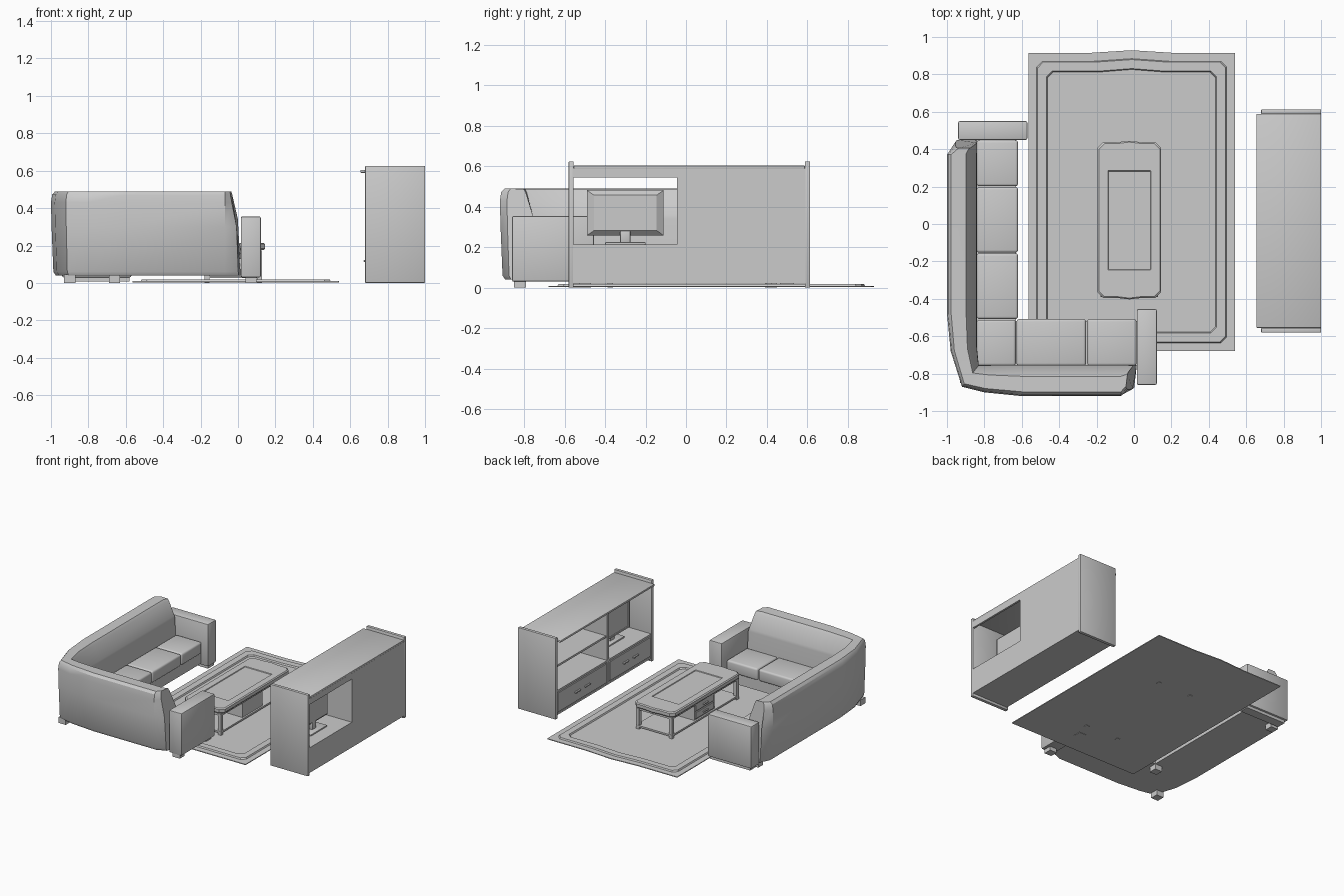
import bpy, bmesh, math

if "Cube" in bpy.data.objects:
    bpy.data.objects.remove(bpy.data.objects["Cube"])


def finish(name, bm, smooth=False):
    bmesh.ops.recalc_face_normals(bm, faces=bm.faces)
    me = bpy.data.meshes.new(name)
    bm.to_mesh(me)
    bm.free()
    ob = bpy.data.objects.new(name, me)
    bpy.context.collection.objects.link(ob)
    if smooth:
        bpy.ops.object.select_all(action='DESELECT')
        ob.select_set(True)
        bpy.context.view_layer.objects.active = ob
        bpy.ops.object.shade_smooth_by_angle(angle=math.radians(32))
    return ob


def box(name, x, y, z, bevel=0, segs=2):
    """Box from (min, max) ranges, with optional rounded edges."""
    bm = bmesh.new()
    bmesh.ops.create_cube(bm, size=1)
    for v in bm.verts:
        for i, r in enumerate((x, y, z)):
            v.co[i] = r[0] if v.co[i] < 0 else r[1]
    if bevel:
        bmesh.ops.bevel(bm, geom=bm.edges[:], offset=bevel, segments=segs,
                        profile=0.5, affect='EDGES')
    return finish(name, bm, bevel > 0)


def loft(name, loops, smooth=False):
    """Skin closed loops of equal length and cap both ends."""
    bm = bmesh.new()
    rings = [[bm.verts.new(p) for p in lp] for lp in loops]
    n = len(rings[0])
    for a, b in zip(rings, rings[1:]):
        for i in range(n):
            j = (i + 1) % n
            bm.faces.new((a[i], a[j], b[j], b[i]))
    bm.faces.new(rings[0])
    bm.faces.new(rings[-1])
    return finish(name, bm, smooth)


def outline(x0, x1, y0, y1, z, cut, bulge0=0, bulge1=0):
    """Rectangle with cut corners and bowed short ends."""
    c, m, q = cut, (x0 + x1) / 2, (x1 - x0) * 0.2
    return [(x0 + c, y0, z), (m - q, y0, z), (m, y0 - bulge0, z), (m + q, y0, z), (x1 - c, y0, z),
            (x1, y0 + c, z), (x1, y1 - c, z), (x1 - c, y1, z), (m + q, y1, z),
            (m, y1 + bulge1, z), (m - q, y1, z), (x0 + c, y1, z), (x0, y1 - c, z), (x0, y0 + c, z)]


# Rug with a raised border band
def rug_ring(inset, z, cut):
    return outline(-.565 + inset, .54 - inset, -.68 + inset, .915 - inset, z, cut, 0, .014)


loft('rug', [rug_ring(0, .003, .002), rug_ring(0, .009, .002), rug_ring(.045, .009, .03),
             rug_ring(.05, .019, .03), rug_ring(.098, .019, .03), rug_ring(.103, .009, .03)])

# Sofa back: one section swept round the corner (outer point, inner point)
stations = [((-.955, .45), (-.84, .45)), ((-1, .37), (-.84, .38)), ((-1, -.48), (-.84, -.48)),
            ((-.98, -.68), (-.84, -.66)), ((-.92, -.87), (-.83, -.755)), ((-.8, -.9), (-.76, -.755)),
            ((-.6, -.92), (-.6, -.755)), ((-.07, -.92), (-.07, -.755)), ((0, -.885), (.015, -.755))]
section = [(.16, .04), (.08, .06), (.02, .3), (0, .43), (.04, .472), (.14, .49), (.64, .488),
           (.72, .47), (.98, .36), (1, .34), (1, .04)]
loops = []
for k, (o, i) in enumerate(stations):
    ring = []
    for t, z in section:
        s = max(0, z - .26) / .23 * .045
        ring.append((o[0] + (i[0] - o[0]) * t - (s if k == len(stations) - 1 else 0),
                     o[1] + (i[1] - o[1]) * t - (s if k == 0 else 0), z))
    loops.append(ring)
loft('sofa_back', loops, True)

# Sofa base, arms, plinths and feet
box('sofa_base_side', (-.85, -.63), (-.76, .45), (.04, .13))
box('sofa_base_front', (-.63, .015), (-.76, -.52), (.04, .13))
box('arm_side', (-.94, -.57), (.45, .55), (.03, .355), .008)
box('arm_front', (.015, .122), (-.86, -.455), (.03, .355), .008)
box('arm_side_plinth', (-.92, -.58), (.465, .535), (.008, .035))
for n, (x, y) in enumerate([(.07, -.82), (.07, -.5), (-.9, -.82), (-.66, -.55), (-.9, .42)]):
    box(f'sofa_foot_{n}', (x - .03, x + .03), (y - .03, y + .03), (0, .045))

# Seat cushions
cushions = [((-.84, -.62), (.202, .448)), ((-.84, -.62), (-.153, .198)), ((-.84, -.62), (-.508, -.157)),
            ((-.84, -.632), (-.758, -.512)), ((-.628, -.257), (-.758, -.508)), ((-.25, .013), (-.758, -.508))]
for n, (x, y) in enumerate(cushions):
    box(f'seat_cushion_{n}', x, y, (.12, .21), .014, 3)

# Coffee table: top with inlaid panel, legs, shelf and drawer unit
def top_ring(inset, z, cut=.03):
    return outline(-.195 + inset, .145 - inset, -.395 + inset, .437 - inset, z, cut, .008, .008)


loft('table_top', [top_ring(.006, .176), top_ring(0, .183), top_ring(0, .207), top_ring(.007, .214),
                   outline(-.14, .09, -.245, .285, .214, .002),
                   outline(-.137, .087, -.242, .282, .209, .002)], True)
box('table_apron', (-.175, .125), (-.385, .42), (.155, .177))
for x in (-.165, .115):
    for y in (-.375, .41):
        box('table_leg', (x - .013, x + .013), (y - .013, y + .013), (.0, .17))
box('table_shelf', (-.178, .128), (-.39, .425), (.025, .038))
box('table_drawer_unit', (-.165, .115), (-.11, .135), (.038, .17))
for z in (.046, .104):
    box('table_drawer', (-.172, -.16), (-.1, .125), (z, z + .052), .003, 1)
    box('table_drawer_handle', (-.182, -.17), (-.015, .04), (z + .022, z + .03))

# Cabinet carcass
for y in (-.58, .588):
    box('cabinet_end', (.68, 1), (y, y + .025), (0, .625), .004)
box('cabinet_top', (.655, 1), (-.555, .588), (.588, .604), .004)
box('cabinet_floor', (.69, .99), (-.56, .59), (.02, .035))
box('cabinet_divider', (.685, .99), (-.045, -.02), (.03, .59))
box('cabinet_mid_shelf', (.685, .99), (-.56, .59), (.198, .213))
box('cabinet_upper_shelf', (.695, .99), (-.02, .59), (.385, .4))
# Back panel with the open window behind the screen
box('cabinet_back_closed', (.985, 1), (-.045, .59), (.02, .59))
box('cabinet_back_lower', (.985, 1), (-.565, -.045), (.02, .213))
box('cabinet_back_upper', (.985, 1), (-.565, -.045), (.545, .59))

# Cabinet drawers with paired handles
for y0, y1 in ((-.553, -.05), (-.015, .583)):
    box('cabinet_drawer', (.685, .705), (y0, y1), (.04, .193), .004, 1)
    m = (y0 + y1) / 2
    for d in (-.06, .06):
        box('drawer_handle', (.672, .688), (m + d - .03, m + d + .03), (.112, .122), .002, 1)

# Television: framed screen, tapered rear shell, neck and base
def tv_ring(x, inset):
    y0, y1, z0, z1 = -.49 + inset, -.11 - inset, .258 + inset * .7, .482 - inset * .7
    return [(x, y0, z0), (x, y1, z0), (x, y1, z1), (x, y0, z1)]


loft('television', [tv_ring(.822, .018), tv_ring(.818, .016), tv_ring(.818, 0), tv_ring(.838, 0),
                    tv_ring(.862, .035)])
box('television_neck', (.835, .86), (-.325, -.275), (.22, .285), .004)
box('television_base', (.8, .9), (-.4, -.2), (.213, .225), .004)
